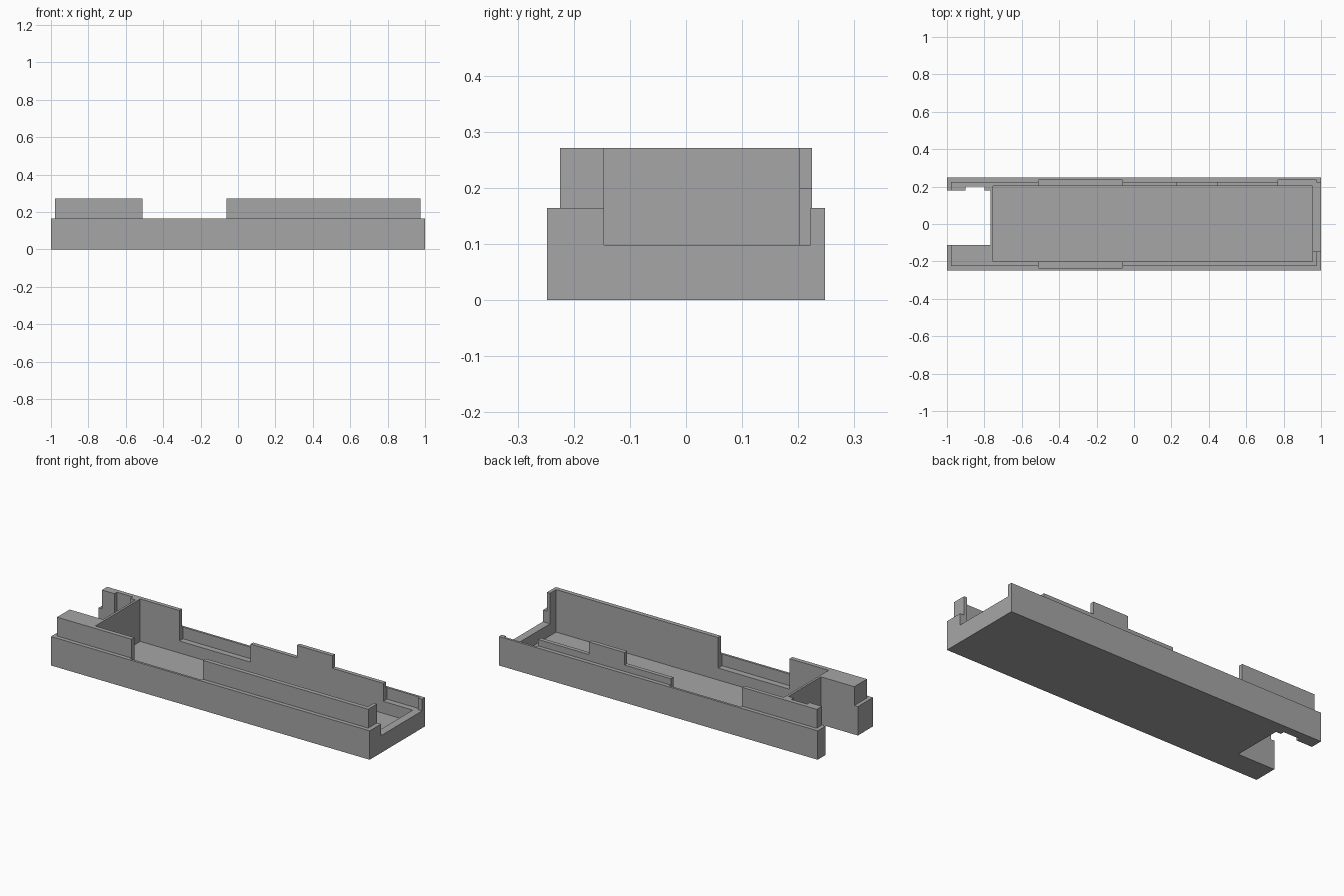
import bpy, bmesh
from mathutils import Vector

old = bpy.data.objects.get("Cube")
if old:
    bpy.data.objects.remove(old, do_unlink=True)

grey = bpy.data.materials.new("plain grey")
grey.use_nodes = True
grey.diffuse_color = (0.38, 0.38, 0.38, 1)
grey.node_tree.nodes["Principled BSDF"].inputs["Base Color"].default_value = (0.38, 0.38, 0.38, 1)


def box(name, x, y, z):
    """Box spanning the given (low, high) ranges."""
    lo, hi = (Vector(v) for v in zip(x, y, z))
    bm = bmesh.new()
    bmesh.ops.create_cube(bm, size=1)
    for v in bm.verts:
        v.co = (lo + hi) / 2 + v.co * (hi - lo)
    mesh = bpy.data.meshes.new(name)
    bm.to_mesh(mesh)
    bm.free()
    mesh.materials.append(grey)
    obj = bpy.data.objects.new(name, mesh)
    bpy.context.collection.objects.link(obj)
    return obj


# Main levels
FAR, TOP, RIM, MID, LEDGE, FLOOR = 2, 0.271, 0.164, 0.2, 0.098, 0.03
WALL = 0.225      # outer face of the raised wall
GROOVE = 0.235    # outer side of the cut-down ledges

tray = box("tray_body", (-1, 1), (-0.248, 0.248), (0, TOP))

cuts = {
    # step around the outside
    "front_step": ((-FAR, FAR), (-FAR, -WALL), (RIM, FAR)),
    "back_step": ((-FAR, FAR), (WALL, FAR), (RIM, FAR)),
    "right_step": ((-FAR, -0.978), (-FAR, FAR), (RIM, FAR)),
    "left_step": ((0.975, FAR), (-FAR, FAR), (RIM, FAR)),
    # inside of the tray
    "cavity": ((-0.755, 0.955), (-0.2, 0.202), (FLOOR, FAR)),
    # notch through the end, with its side recess
    "end_notch": ((-FAR, -0.768), (-0.112, 0.178), (-FAR, FAR)),
    "notch_recess": ((-0.9, -0.8), (0.1, 0.2), (-FAR, FAR)),
    # gaps in the long walls
    "front_gap": ((-0.51, -0.062), (-GROOVE, -0.1), (LEDGE, FAR)),
    "back_gap": ((-0.51, -0.062), (0.1, GROOVE), (LEDGE, FAR)),
    "back_corner_gap": ((0.77, 0.975), (0.1, GROOVE), (LEDGE, FAR)),
    # lower back wall on both sides of the tooth
    "tooth_side_a": ((-0.1, 0.228), (0.1, FAR), (MID, FAR)),
    "tooth_side_b": ((0.45, 0.8), (0.1, FAR), (MID, FAR)),
    # open end
    "end_gap": ((0.9, FAR), (-0.146, 0.222), (LEDGE, FAR)),
}

cutters = []
for name, spans in cuts.items():
    cutter = box(name + "_cutter", *spans)
    cutter.hide_render = True
    cutters.append(cutter)
    mod = tray.modifiers.new(name, "BOOLEAN")
    mod.operation = "DIFFERENCE"
    mod.solver = "EXACT"
    mod.object = cutter

# Bake the cuts and drop the cutters
bpy.context.view_layer.update()
graph = bpy.context.evaluated_depsgraph_get()
result = bpy.data.meshes.new_from_object(tray.evaluated_get(graph))
tray.modifiers.clear()
tray.data = result
for cutter in cutters:
    bpy.data.objects.remove(cutter, do_unlink=True)
